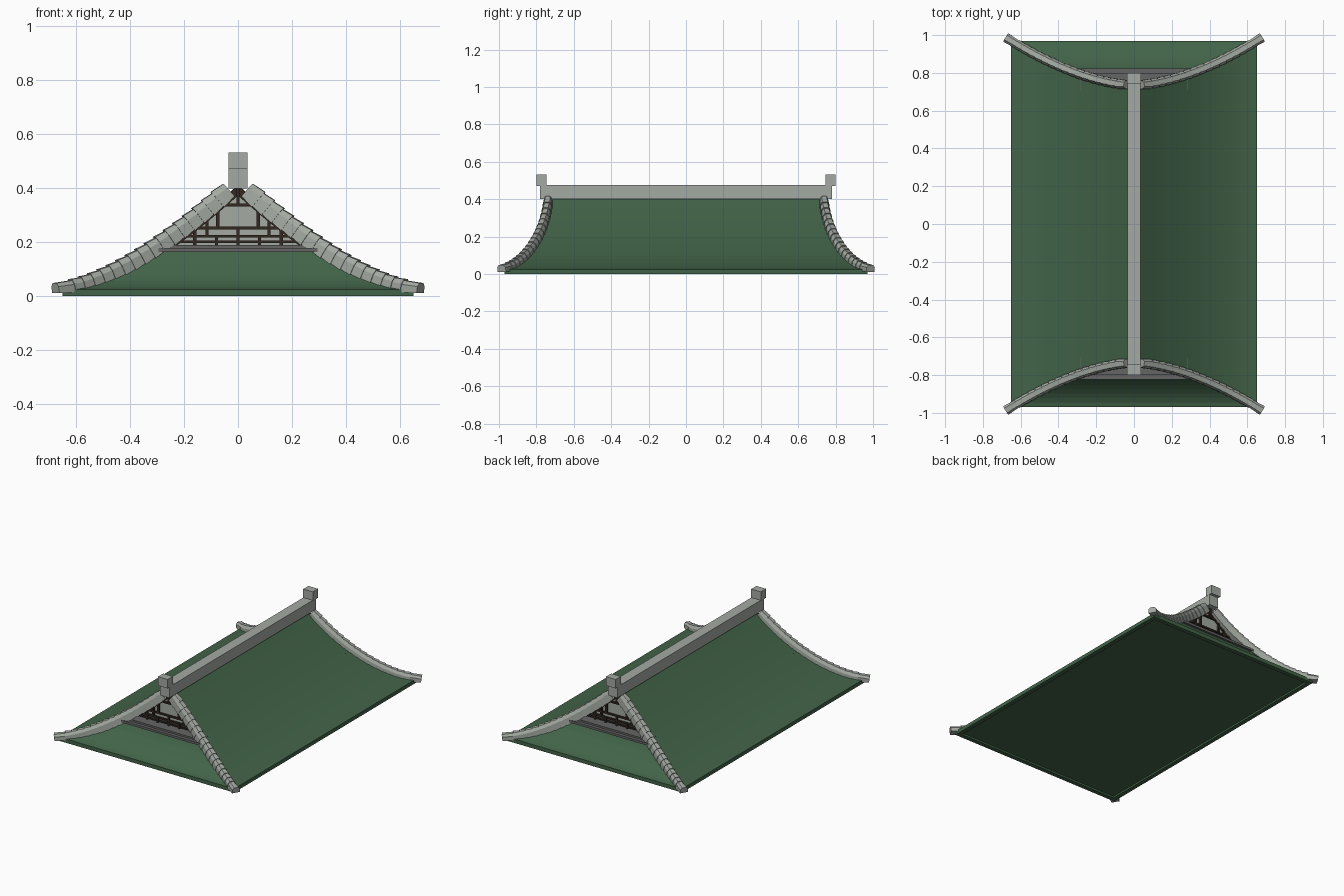
import bpy, bmesh, math
from mathutils import Vector

if "Cube" in bpy.data.objects:
    bpy.data.objects.remove(bpy.data.objects["Cube"])


def material(name, rgb):
    m = bpy.data.materials.new(name)
    m.diffuse_color = (*rgb, 1)
    m.use_nodes = True
    m.node_tree.nodes["Principled BSDF"].inputs["Base Color"].default_value = m.diffuse_color
    return m


GREEN = material("green_roof", (0.055, 0.127, 0.066))
STONE = material("pale_stone", (0.37, 0.40, 0.36))
LEDGE = material("dark_grey_ledge", (0.13, 0.13, 0.13))
WOOD = material("dark_brown_wood", (0.035, 0.022, 0.015))

W, L, Z0, RISE = 0.65, 0.97, 0.025, 0.39


def roof_z(x):
    return Z0 + RISE * max(0, 1 - x / W) ** 1.5


def roof_x(z):
    return W * (1 - ((z - Z0) / RISE) ** (1 / 1.5))


def hip_y(x):
    return 0.735 + 0.235 * (x / W) ** 1.7


def hip(x):
    return Vector((x, hip_y(x), roof_z(x)))


def finish(bm, name, mat):
    bmesh.ops.remove_doubles(bm, verts=bm.verts, dist=1e-5)
    bmesh.ops.recalc_face_normals(bm, faces=bm.faces)
    me = bpy.data.meshes.new(name)
    bm.to_mesh(me)
    bm.free()
    me.materials.append(mat)
    ob = bpy.data.objects.new(name, me)
    bpy.context.collection.objects.link(ob)
    return ob


def face(bm, pts):
    return bm.faces.new([bm.verts.new(p) for p in pts])


def prism(bm, a, b):
    """Solid between two matching outlines."""
    va, vb = [[bm.verts.new(p) for p in r] for r in (a, b)]
    n = len(va)
    bm.faces.new(va)
    bm.faces.new(vb[::-1])
    for i in range(n):
        bm.faces.new((va[i], vb[i], vb[(i + 1) % n], va[(i + 1) % n]))


def box(bm, x0, x1, y0, y1, z0, z1):
    ring = [(x0, y0), (x1, y0), (x1, y1), (x0, y1)]
    prism(bm, [(x, y, z0) for x, y in ring], [(x, y, z1) for x, y in ring])


# Curved main slopes, end skirts, eave rim and recessed underside
N, SK = 16, 0.31
xs = [SK * i / 8 for i in range(8)] + [SK + (W - SK) * i / 8 for i in range(9)]
bm = bmesh.new()
for x0, x1 in zip(xs, xs[1:]):
    a, b = hip(x0), hip(x1)
    for s in (-1, 1):
        face(bm, [(s * a.x, -a.y, a.z), (s * a.x, a.y, a.z),
                  (s * b.x, b.y, b.z), (s * b.x, -b.y, b.z)])
        if x0 >= SK - 1e-6:
            face(bm, [(-a.x, s * a.y, a.z), (a.x, s * a.y, a.z),
                      (b.x, s * b.y, b.z), (-b.x, s * b.y, b.z)])


def rect(x, y, z):
    return [(-x, -y, z), (x, -y, z), (x, y, z), (-x, y, z)]


rings = [rect(W, L, Z0), rect(W, L, 0), rect(W - .03, L - .03, 0), rect(W - .03, L - .03, .012)]
for r, q in zip(rings, rings[1:]):
    for i in range(4):
        j = (i + 1) % 4
        face(bm, [r[i], r[j], q[j], q[i]])
face(bm, rings[-1])
roof = finish(bm, "roof_shell", GREEN)
for p in roof.data.polygons:
    p.use_smooth = False

# Ridge beam and end posts
bm = bmesh.new()
box(bm, -.035, .035, -.78, .78, .40, .475)
finish(bm, "ridge_beam", STONE)
for s, n in ((-1, "front"), (1, "back")):
    bm = bmesh.new()
    box(bm, -.036, .036, *sorted((s * .745, s * .80)), .472, .532)
    finish(bm, n + "_ridge_post", STONE)

# Overlapping cap tiles running down the four hips
COUNT = 17
SECTION = [(-1, -.6), (-1, .45), (-.55, .95), (.55, .95), (1, .45), (1, -.6)]


def path(t):
    x = .03 + .615 * t
    return hip(x)


for sx in (-1, 1):
    for sy in (-1, 1):
        bm = bmesh.new()
        for i in range(COUNT):
            t0, t1 = i / COUNT, (i + 1) / COUNT
            p, q = path(t0), path(t1)
            d = (q - p).normalized()
            side = d.cross(Vector((0, 0, 1))).normalized()
            up = side.cross(d)
            q = q + d * .008
            size = 1 - .25 * t0
            last = i == COUNT - 1
            if last:
                q = q + d * .030 + Vector((0, 0, .004))
            outs = []
            for c, k in ((p, .84), (q, 1.0)):
                o = []
                for u, v in SECTION:
                    w = c + side * u * .026 * k + up * v * .047 * k * size
                    if last and c is q:
                        w = w - up * .01 * v
                    w.z = max(w.z, .012)
                    o.append((sx * w.x, sy * w.y, w.z))
                outs.append(o)
            prism(bm, *outs)
        finish(bm, f"{'left' if sx < 0 else 'right'}_{'front' if sy < 0 else 'back'}_hip_tiles", STONE)

# Gable ends: wall, ledge and timber lattice
RAILS = (.202, .222, .253, .338)
POSTS = [(0, .19, .253), (0, .338, .40), (.075, .253, .338), (.08, .19, .222),
         (.115, .222, .30), (.16, .19, .253)]
for s, n in ((-1, "front"), (1, "back")):
    def ys(a, b):
        return sorted((s * a, s * b))

    bm = bmesh.new()
    xg = [.28 * i / 8 for i in range(9)]
    out = [(-x, roof_z(x) - .004) for x in xg[:0:-1]] + [(x, roof_z(x) - .004) for x in xg]
    out += [(.28, .165), (-.28, .165)]
    prism(bm, [(x, s * .715, z) for x, z in out], [(x, s * .73, z) for x, z in out])
    finish(bm, n + "_gable_wall", STONE)

    bm = bmesh.new()
    box(bm, -.285, .285, *ys(.71, .80), .165, .19)
    box(bm, -.30, .30, *ys(.75, .822), .163, .178)
    finish(bm, n + "_gable_ledge", LEDGE)

    bm = bmesh.new()
    for z in RAILS:
        h = roof_x(z) - .01
        box(bm, -h, h, *ys(.728, .742), z - .005, z + .005)
    for x, z0, z1 in POSTS:
        for k in ((-1, 1) if x else (1,)):
            box(bm, k * x - .006, k * x + .006, *ys(.728, .744), z0, z1)
    # barge strips under the roof edge
    for a, b in zip(xg, xg[1:]):
        for k in (-1, 1):
            o = [(k * a, roof_z(a) - .003), (k * b, roof_z(b) - .003),
                 (k * b, roof_z(b) - .042), (k * a, roof_z(a) - .042)]
            prism(bm, [(x, s * .725, z) for x, z in o], [(x, s * .737, z) for x, z in o])
    finish(bm, n + "_gable_lattice", WOOD)
